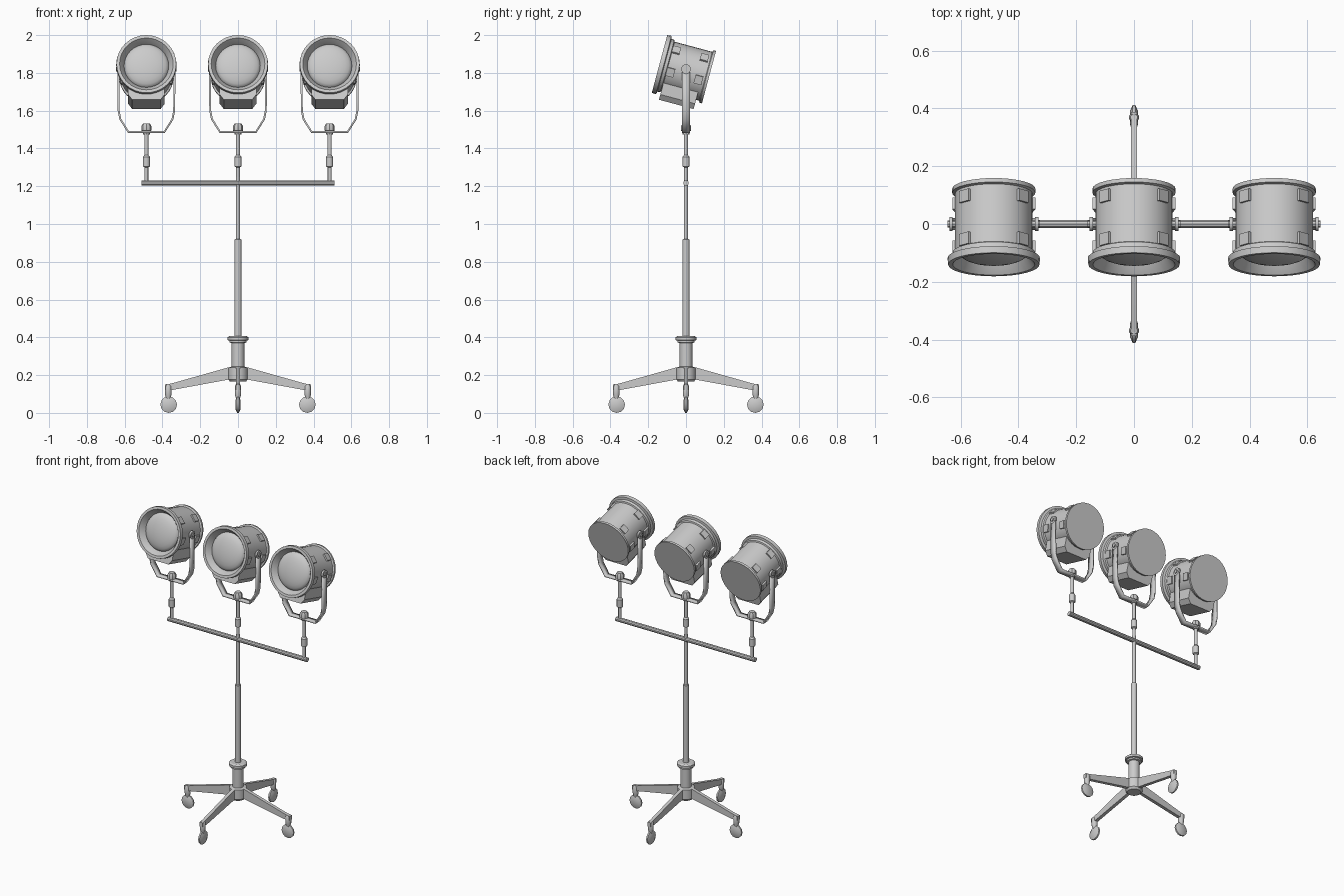
import bpy, bmesh, math
from mathutils import Matrix, Vector

if "Cube" in bpy.data.objects:
    bpy.data.objects.remove(bpy.data.objects["Cube"])

R = Matrix.Rotation
T = Matrix.Translation
TO_Y = R(math.radians(-90), 4, 'X')   # lathe axis z -> y
TO_X = R(math.radians(90), 4, 'Y')    # lathe axis z -> x


def finish(name, bm, mat):
    bmesh.ops.transform(bm, matrix=mat, verts=bm.verts)
    bmesh.ops.recalc_face_normals(bm, faces=bm.faces)
    me = bpy.data.meshes.new(name)
    bm.to_mesh(me)
    bm.free()
    ob = bpy.data.objects.new(name, me)
    bpy.context.collection.objects.link(ob)
    return ob


def lathe(name, profile, sides, mat=Matrix()):
    """Revolve (radius, height) points around z; zero radius closes an end."""
    bm = bmesh.new()
    vs = [bm.verts.new((r, 0, h)) for r, h in profile]
    edges = [bm.edges.new(p) for p in zip(vs, vs[1:])]
    bmesh.ops.spin(bm, geom=vs + edges, axis=(0, 0, 1), cent=(0, 0, 0),
                   angle=2 * math.pi, steps=sides)
    bmesh.ops.remove_doubles(bm, verts=bm.verts, dist=1e-5)
    return finish(name, bm, mat)


def rod(name, r, z0, z1, sides=12, mat=Matrix()):
    return lathe(name, [(0, z0), (r, z0), (r, z1), (0, z1)], sides, mat)


def prism(name, pts, half, mat=Matrix()):
    """Extrude an (x, z) outline symmetrically along y."""
    bm = bmesh.new()
    f = bm.faces.new([bm.verts.new((x, -half, z)) for x, z in pts])
    ext = bmesh.ops.extrude_face_region(bm, geom=[f])
    bmesh.ops.translate(bm, vec=(0, 2 * half, 0),
                        verts=[v for v in ext['geom'] if isinstance(v, bmesh.types.BMVert)])
    return finish(name, bm, mat)


def box(name, size, mat):
    bm = bmesh.new()
    bmesh.ops.create_cube(bm, size=1, matrix=Matrix.Diagonal((*size, 1)))
    return finish(name, bm, mat)


def yoke(mat):
    half = [(0.149, 1.82), (0.147, 1.60), (0.138, 1.555), (0.095, 1.487)]
    path = half + [(-x, z) for x, z in reversed(half)]
    bm = bmesh.new()
    rows = [[bm.verts.new((x, y, z)) for y in (-0.021, 0.021)] for x, z in path]
    for a, b in zip(rows, rows[1:]):
        bm.faces.new((a[0], a[1], b[1], b[0]))
    ob = finish("yoke", bm, mat)
    mod = ob.modifiers.new("thickness", 'SOLIDIFY')
    mod.thickness = 0.01
    mod.offset = 0


def lamp(x):
    base = T((x, 0, 0))
    head = T((x, 0, 1.81)) @ R(math.radians(-15), 4, 'X')
    # drum housing with front flange and back rim
    lathe("lamp_housing", [(0.118, -0.105), (0.128, -0.125), (0.142, -0.145), (0.158, -0.145),
                           (0.160, -0.122), (0.145, -0.118), (0.143, -0.102), (0.134, -0.098),
                           (0.134, 0.108), (0.144, 0.112), (0.144, 0.126), (0, 0.126)],
          32, head @ TO_Y)
    # domed lens
    dome = [(0.119 * math.sin(t), -0.102 - 0.036 * math.cos(t))
            for t in (i * math.pi / 12 for i in range(7))]
    lathe("lens", dome, 32, head @ TO_Y)
    # ballast box under the drum
    prism("lamp_box", [(-0.097, -0.08), (-0.097, -0.155), (-0.075, -0.184), (0.075, -0.184),
                       (0.097, -0.155), (0.097, -0.08)], 0.095, head @ T((0, -0.004, 0)))
    # vent covers
    for side in (0, 180):
        for a in (43, -12):
            ang = math.radians(-a if side == 0 else a - 180)
            for y in (-0.078, 0.076):
                box("vent", (0.02, 0.042, 0.046),
                    head @ R(ang, 4, 'Y') @ T((0.132, y, 0)))
    # yoke, pivots and swivel nut
    yoke(base)
    for s in (-1, 1):
        rod("pivot_disc", 0.025, -0.006, 0.006, 16, T((x + s * 0.148, 0, 1.82)) @ TO_X)
        rod("pivot_bolt", 0.012, -0.015, 0.015, 8, T((x + s * 0.145, 0, 1.82)) @ TO_X)
    lathe("swivel_nut", [(0, 1.475), (0.018, 1.475), (0.018, 1.492), (0.027, 1.494), (0.027, 1.518),
                         (0.018, 1.532), (0, 1.532)], 8, base)
    # post with sleeve
    lathe("lamp_post", [(0, 1.215), (0.010, 1.215), (0.010, 1.30), (0.019, 1.305), (0.019, 1.355),
                        (0.011, 1.365), (0.011, 1.48), (0, 1.48)], 12, base)


for lx in (-0.485, 0, 0.485):
    lamp(lx)

# crossbar and centre pole
rod("crossbar", 0.0145, -0.51, 0.51, 10, T((0, 0, 1.217)) @ TO_X)
lathe("centre_pole", [(0, 0.38), (0.019, 0.38), (0.019, 0.917), (0.011, 0.92),
                      (0.011, 1.25), (0, 1.25)], 14)
lathe("base_column", [(0, 0.165), (0.042, 0.165), (0.052, 0.178), (0.052, 0.24), (0.034, 0.245),
                      (0.034, 0.37), (0.045, 0.373), (0.045, 0.383), (0.055, 0.385),
                      (0.055, 0.40), (0.045, 0.407), (0, 0.407)], 16)

# four legs with casters
for i in range(4):
    m = R(i * math.pi / 2, 4, 'Z')
    prism("leg", [(0.03, 0.18), (0.03, 0.243), (0.05, 0.241), (0.355, 0.155), (0.387, 0.15),
                  (0.387, 0.122), (0.345, 0.122)], 0.011, m)
    lathe("caster_stem", [(0, 0.075), (0.011, 0.075), (0.018, 0.10), (0.018, 0.14),
                          (0.012, 0.152), (0, 0.152)], 10, m @ T((0.369, 0, 0)))
    lathe("caster_wheel", [(0, -0.013), (0.025, -0.013), (0.044, -0.005), (0.044, 0.005),
                           (0.025, 0.013), (0, 0.013)], 12,
          m @ T((0.367, 0, 0.044)) @ TO_Y)

# smooth shading with sharp edges kept
for ob in bpy.context.scene.objects:
    ob.select_set(True)
    bpy.context.view_layer.objects.active = ob
bpy.ops.object.shade_smooth_by_angle(angle=math.radians(35))
